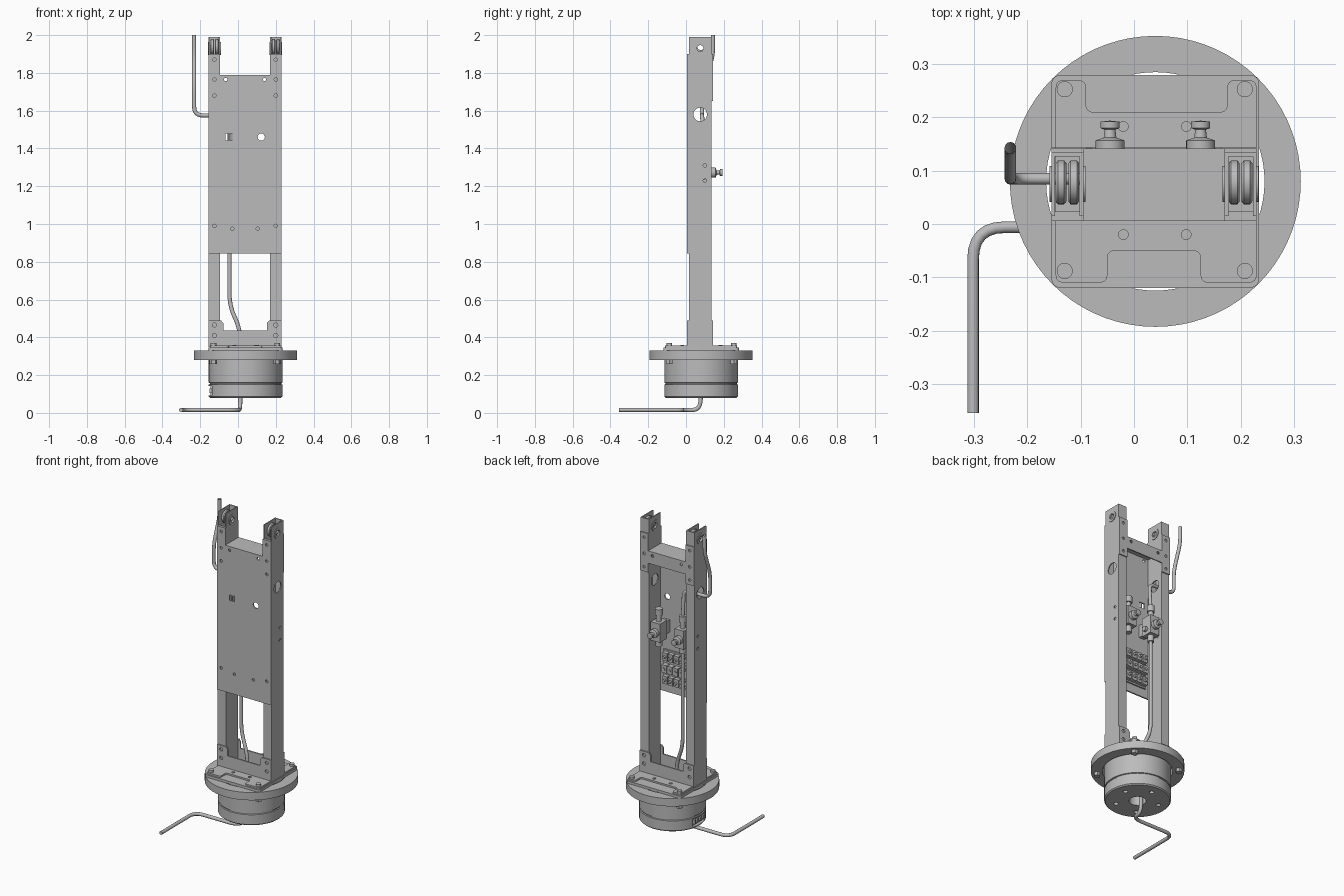
import bpy, bmesh, math
from mathutils import Vector, Matrix

if "Cube" in bpy.data.objects:
    bpy.data.objects.remove(bpy.data.objects["Cube"])

grey = bpy.data.materials.new("metal_grey")
grey.use_nodes = True
COLOUR = (0.5, 0.5, 0.5, 1)
grey.diffuse_color = COLOUR
grey.node_tree.nodes["Principled BSDF"].inputs["Base Color"].default_value = COLOUR

CX, CY = 0.04, 0.08          # axis of the base
LEGS = (-0.125, 0.2)         # centres of the two columns in x
TURN = {"x": Matrix.Rotation(math.pi / 2, 4, "Y"),
        "y": Matrix.Rotation(-math.pi / 2, 4, "X"),
        "z": Matrix.Identity(4)}


def finish(name, bm):
    bmesh.ops.remove_doubles(bm, verts=bm.verts, dist=1e-5)
    bmesh.ops.recalc_face_normals(bm, faces=bm.faces)
    mesh = bpy.data.meshes.new(name)
    bm.to_mesh(mesh)
    bm.free()
    mesh.materials.append(grey)
    ob = bpy.data.objects.new(name, mesh)
    bpy.context.collection.objects.link(ob)
    smooth(ob)
    return ob


def activate(ob):
    bpy.ops.object.select_all(action="DESELECT")
    ob.select_set(True)
    bpy.context.view_layer.objects.active = ob


def smooth(ob):
    activate(ob)
    bpy.ops.object.shade_smooth_by_angle(angle=math.radians(35))


def box(name, x, y, z):
    bm = bmesh.new()
    bmesh.ops.create_cube(bm, size=1)
    for v in bm.verts:
        v.co = [(a + b) / 2 + c * (b - a) for (a, b), c in zip((x, y, z), v.co)]
    return finish(name, bm)


def lathe(name, profile, at, axis="z", steps=48):
    """Spin a closed (radius, height) outline about an axis."""
    bm = bmesh.new()
    vs = [bm.verts.new((r, 0, h)) for r, h in profile]
    edges = [bm.edges.new((a, b)) for a, b in zip(vs, vs[1:] + vs[:1])]
    bmesh.ops.spin(bm, geom=vs + edges, cent=(0, 0, 0), axis=(0, 0, 1),
                   angle=math.tau, steps=steps)
    bm.transform(Matrix.Translation(at) @ TURN[axis])
    return finish(name, bm)


def disc(name, r, lo, hi, at, axis="z", hole=0, steps=32):
    return lathe(name, [(hole, lo), (r, lo), (r, hi), (hole, hi)], at, axis, steps)


def prism(name, pts, lo, hi, upright=False):
    """Extrude an outline up z, or, when upright, an xz outline along y."""
    bm = bmesh.new()
    place = (lambda a, b: (a, lo, b)) if upright else (lambda a, b: (a, b, lo))
    face = bm.faces.new([bm.verts.new(place(p[0], p[1])) for p in pts])
    out = bmesh.ops.extrude_face_region(bm, geom=[face])["geom"]
    step = Vector((0, hi - lo, 0) if upright else (0, 0, hi - lo))
    bmesh.ops.translate(bm, vec=step,
                        verts=[g for g in out if isinstance(g, bmesh.types.BMVert)])
    return finish(name, bm)


def rounded(pts, r, closed=True, n=6):
    """Replace corners by short curves."""
    pts = [Vector(p) for p in pts]
    out = []
    for i, p in enumerate(pts):
        if not closed and i in (0, len(pts) - 1):
            out.append(p)
            continue
        a, b = pts[i - 1] - p, pts[(i + 1) % len(pts)] - p
        a = p + a.normalized() * min(r, a.length * 0.49)
        b = p + b.normalized() * min(r, b.length * 0.49)
        for k in range(n + 1):
            t = k / n
            out.append(a * (1 - t) ** 2 + p * 2 * t * (1 - t) + b * t * t)
    return out


def pipe(name, pts, r, bend, caps=True):
    curve = bpy.data.curves.new(name, "CURVE")
    curve.dimensions = "3D"
    curve.bevel_depth, curve.bevel_resolution, curve.use_fill_caps = r, 4, caps
    path = rounded(pts, bend, closed=False)
    spline = curve.splines.new("POLY")
    spline.points.add(len(path) - 1)
    for sp, p in zip(spline.points, path):
        sp.co = (*p, 1)
    curve.materials.append(grey)
    ob = bpy.data.objects.new(name, curve)
    bpy.context.collection.objects.link(ob)
    activate(ob)
    bpy.ops.object.convert(target="MESH")
    smooth(bpy.context.object)


def cut(ob, cutters):
    for c in cutters:
        mod = ob.modifiers.new("cut", "BOOLEAN")
        mod.operation, mod.solver, mod.object = "DIFFERENCE", "EXACT", c
        activate(ob)
        bpy.ops.object.modifier_apply(modifier=mod.name)
        bpy.data.objects.remove(c)
    smooth(ob)


def drill(x, z, r=0.009):
    return disc("drill", r, -0.03, 0.03, (x, 0.01, z), "y", steps=16)


# Round base housing with groove, centre bore and side socket
body = lathe("base_housing", [(0.05, 0.08), (0.188, 0.08), (0.195, 0.087), (0.195, 0.15),
             (0.189, 0.152), (0.189, 0.158), (0.195, 0.16), (0.195, 0.332), (0.05, 0.332)],
             (CX, CY, 0), steps=72)
bolts = [(CX + 0.13 * math.cos(a), CY + 0.13 * math.sin(a))
         for a in (math.tau * i / 5 + 0.3 for i in range(5))]
cut(body, [box("socket", (-0.2, -0.135), (0.0, 0.14), (0.092, 0.142))]
    + [disc("bore", 0.014, 0.06, 0.1, (x, y, 0), steps=16) for x, y in bolts])
for i in range(4):
    box("socket_pin", (-0.15, -0.13), (0.02 + 0.03 * i, 0.035 + 0.03 * i), (0.105, 0.13))

# Mounting ring
lathe("mounting_ring", [(0.205, 0.28), (0.273, 0.28), (0.273, 0.33), (0.205, 0.33)],
      (CX, CY, 0), steps=72)

# Base plate and notched foot flange
prism("base_plate", rounded([(-0.155, -0.12), (0.235, -0.12), (0.235, 0.28), (-0.155, 0.28)],
      0.02), 0.33, 0.346)
half = [(0.23, -0.11), (0.23, 0.27), (0.175, 0.27), (0.175, 0.21), (-0.045, 0.21),
        (-0.09, 0.21), (-0.09, 0.27), (-0.147, 0.27), (-0.147, -0.11), (-0.05, -0.11),
        (-0.05, -0.05), (0.125, -0.05), (0.125, -0.11)]
prism("foot_flange", rounded(half, 0.015), 0.346, 0.356)
for x in (-0.13, 0.208):
    for y in (-0.088, 0.253):
        disc("corner_screw", 0.015, 0.35, 0.37, (x, y, 0))
        disc("corner_nut", 0.02, 0.258, 0.282, (x, y, 0), steps=6)
for x in (-0.02, 0.098):
    for y in (-0.02, 0.183):
        disc("flange_screw", 0.01, 0.35, 0.36, (x, y, 0), steps=16)

# Square tube columns with axle holes, pipe holes and an open front at the top
for c in LEGS:
    leg = box("column", (c - 0.03, c + 0.03), (0.015, 0.135), (0.35, 1.99))
    cut(leg, [box("hollow", (c - 0.023, c + 0.023), (0.023, 0.127), (0.3, 2.05)),
              box("front_notch", (c - 0.023, c + 0.023), (0.0, 0.06), (1.9, 2.05)),
              disc("axle_hole", 0.017, -0.1, 0.1, (c, 0.075, 1.93), "x"),
              disc("pipe_hole", 0.036, -0.1, 0.1, (c, 0.075, 1.58), "x")]
        + [disc("side_hole", 0.009, -0.1, 0.1, (c, 0.1, z), "x", steps=16)
           for z in (1.23, 1.31)])
    # Pulley wheels and washers on the axle
    for s in (-0.012, 0.012):
        lathe("pulley_wheel", [(0.017, -0.01), (0.036, -0.01), (0.041, -0.006), (0.041, 0.006),
              (0.036, 0.01), (0.017, 0.01)], (c + s, 0.078, 1.938), "x")
    for s in (-0.031, 0.031):
        disc("axle_washer", 0.034, -0.003, 0.003, (c + s, 0.075, 1.93), "x", 0.018)

# Front panel with ears and holes
xl, xr, il, ir = -0.155, 0.23, -0.095, 0.17
panel = prism("front_panel", [(xl, 0.845), (xr, 0.845), (xr, 1.9), (ir, 1.9), (ir, 1.79),
              (il, 1.79), (il, 1.9), (xl, 1.9)], 0.006, 0.015, True)
spots = [(x, z) for x in LEGS for z in (0.99, 1.68, 1.765, 1.87)]
spots += [(-0.065, 1.765), (0.14, 1.765), (-0.03, 0.975), (0.105, 0.975)]
cut(panel, [drill(x, z) for x, z in spots]
    + [drill(0.123, 1.46, 0.019),
       box("square_hole", (-0.066, -0.028), (-0.02, 0.03), (1.442, 1.478))])
box("square_hole_bar", (-0.05, -0.044), (0.007, 0.014), (1.44, 1.48))

# Folded top cover and rear lip with ears
box("top_cover", (il, ir), (0.012, 0.14), (1.782, 1.79))
lip = prism("rear_lip", [(xl, 1.65), (il, 1.65), (il, 1.71), (ir, 1.71), (ir, 1.65), (xr, 1.65),
            (xr, 1.9), (ir, 1.9), (ir, 1.79), (il, 1.79), (il, 1.9), (xl, 1.9)],
            0.135, 0.142, True)
holes = [drill(x, z) for x, z in spots if z > 1.1]
for h in holes:
    h.location.y = 0.13
cut(lip, holes)

# Foot brackets, front and back
for y in (0.006, 0.135):
    foot = prism("foot_bracket", [(xl, 0.35), (xr, 0.35), (xr, 0.49), (0.165, 0.49),
                 (0.153, 0.475), (0.153, 0.435), (-0.078, 0.435), (-0.078, 0.475),
                 (-0.09, 0.49), (xl, 0.49)], y, y + 0.009, True)
    holes = [drill(x, z, 0.011) for x in LEGS for z in (0.41, 0.465)]
    for h in holes:
        h.location.y = y
    cut(foot, holes)

# Two valves with knobs facing the back
for x in (-0.045, 0.125):
    box("valve_body", (x - 0.033, x + 0.033), (0.06, 0.135), (1.215, 1.335))
    box("valve_mount", (x - 0.02, x + 0.02), (0.014, 0.065), (1.235, 1.315))
    for z, r in ((1.175, 0.02), (1.335, 0.016), (1.375, 0.023)):
        disc("valve_fitting", r, 0, 0.04, (x, 0.098, z), steps=24)
    lathe("valve_knob", [(0, 0), (0.027, 0), (0.027, 0.025), (0.012, 0.03), (0.01, 0.045),
          (0.018, 0.048), (0.018, 0.06), (0, 0.062)], (x, 0.132, 1.272), "y", 32)
    disc("side_knob", 0.016, 0.03, 0.05, (x, 0.095, 1.25), "x", steps=24)

# Terminal blocks on the rear of the panel
box("terminal_rail", (-0.07, 0.145), (0.014, 0.024), (0.9, 1.12))
for row, z in enumerate((0.91, 0.985, 1.06)):
    for i in range(5):
        x = -0.06 + i * 0.04
        box("terminal_block", (x, x + 0.034), (0.02, 0.05 + 0.008 * (row % 2)), (z, z + 0.05))
        disc("terminal_screw", 0.009, 0, 0.014, (x + 0.017, 0.05, z + 0.025), "y", steps=12)

# Bent pipes: upper outlet and lower supply
pipe("upper_pipe", [(-0.045, 0.098, 1.4), (-0.045, 0.085, 1.575), (-0.232, 0.085, 1.575),
     (-0.232, 0.085, 1.73), (-0.232, 0.143, 1.89), (-0.232, 0.143, 2.0)], 0.011, 0.045, False)
pipe("lower_pipe", [(-0.045, 0.098, 1.19), (-0.045, 0.098, 0.57), (0.012, 0.078, 0.44),
     (0.012, 0.078, 0.016), (0.0, -0.006, 0.016), (-0.302, -0.006, 0.016),
     (-0.302, -0.355, 0.016)], 0.011, 0.06)
